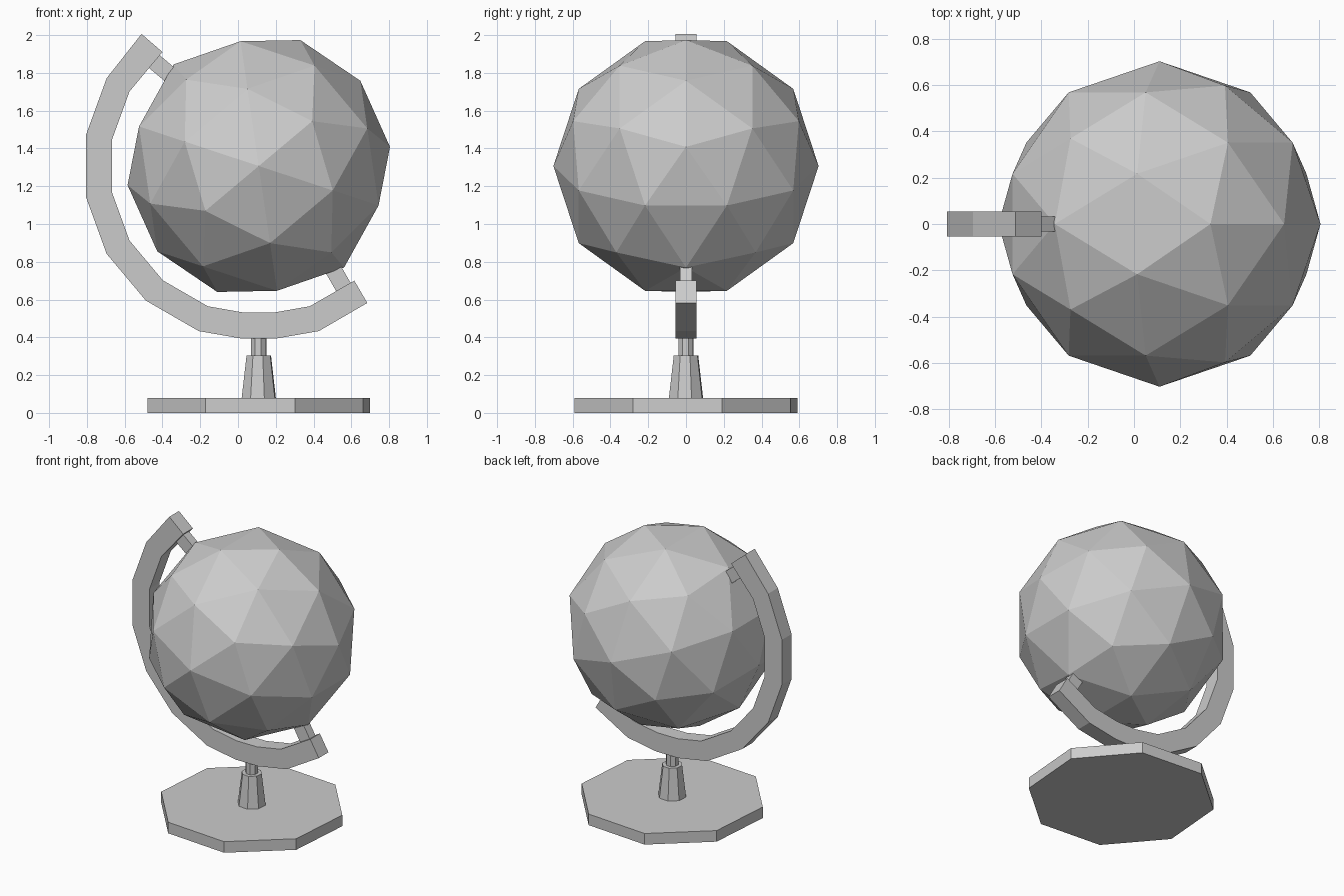
import bpy, bmesh, math
from mathutils import Vector

cube = bpy.data.objects.get("Cube")
if cube:
    bpy.data.objects.remove(cube, do_unlink=True)

grey = bpy.data.materials.new("plain_grey")
grey.use_nodes = True
colour = (0.6, 0.6, 0.6, 1)
grey.diffuse_color = colour
grey.node_tree.nodes["Principled BSDF"].inputs["Base Color"].default_value = colour

CX, CZ = 0.11, 1.307            # globe centre


def finish(name):
    obj = bpy.context.object
    obj.name = name
    obj.data.materials.append(grey)
    return obj


def octagon(name, r_low, r_high, z_low, z_high):
    bpy.ops.mesh.primitive_cone_add(vertices=8, radius1=r_low, radius2=r_high,
                                    depth=z_high - z_low,
                                    location=(CX, 0, (z_low + z_high) / 2),
                                    rotation=(0, 0, math.radians(18)))
    finish(name)


def polar(radius, degrees):
    a = math.radians(degrees)
    return Vector((CX + radius * math.cos(a), 0, CZ + radius * math.sin(a)))


# Stand: foot plate, tapered post and thin stem
octagon("base", 0.62, 0.62, 0, 0.08)
octagon("post", 0.095, 0.068, 0.08, 0.305)
octagon("stem", 0.042, 0.042, 0.30, 0.46)

# Globe, tilted on its side
bpy.ops.mesh.primitive_ico_sphere_add(subdivisions=2, radius=0.702,
                                      location=(CX, 0, CZ),
                                      rotation=(0, math.radians(-81.7), math.pi))
finish("globe")

# Curved arm: square-cut ends and a small flat where it meets the stem
steps = list(range(150, 251, 20))
outer = [(0.935, 131.6)] + [(0.93, a) for a in steps] + [(0.918, 264.4), (0.918, 275.6), (0.93, 290), (0.925, 308.4)]
inner = [(0.79, 130.2)] + [(0.79, a) for a in steps] + [(0.78, 264.1), (0.78, 275.9), (0.79, 290), (0.79, 309.8)]
bm = bmesh.new()
half = Vector((0, 0.055, 0))
rings = []
for o, i in zip(outer, inner):
    po, pi = polar(*o), polar(*i)
    rings.append([bm.verts.new(p) for p in (po - half, pi - half, pi + half, po + half)])
for a, b in zip(rings, rings[1:]):
    for k in range(4):
        n = (k + 1) % 4
        bm.faces.new((a[k], a[n], b[n], b[k]))
bm.faces.new(rings[0])
bm.faces.new(rings[-1])
bmesh.ops.recalc_face_normals(bm, faces=bm.faces)
mesh = bpy.data.meshes.new("arm")
bm.to_mesh(mesh)
bm.free()
arm = bpy.data.objects.new("arm", mesh)
bpy.context.collection.objects.link(arm)
mesh.materials.append(grey)


# Pivots joining the arm ends to the globe
def pivot(name, x, z, degrees, length):
    a = math.radians(degrees)
    bpy.ops.mesh.primitive_cube_add(size=1, location=(x, 0, z),
                                    rotation=(0, -a, 0))
    finish(name).scale = (length, 0.065, 0.088)


pivot("top_pivot", -0.405, 1.828, 140, 0.16)
pivot("bottom_pivot", 0.53, 0.715, 300, 0.16)
